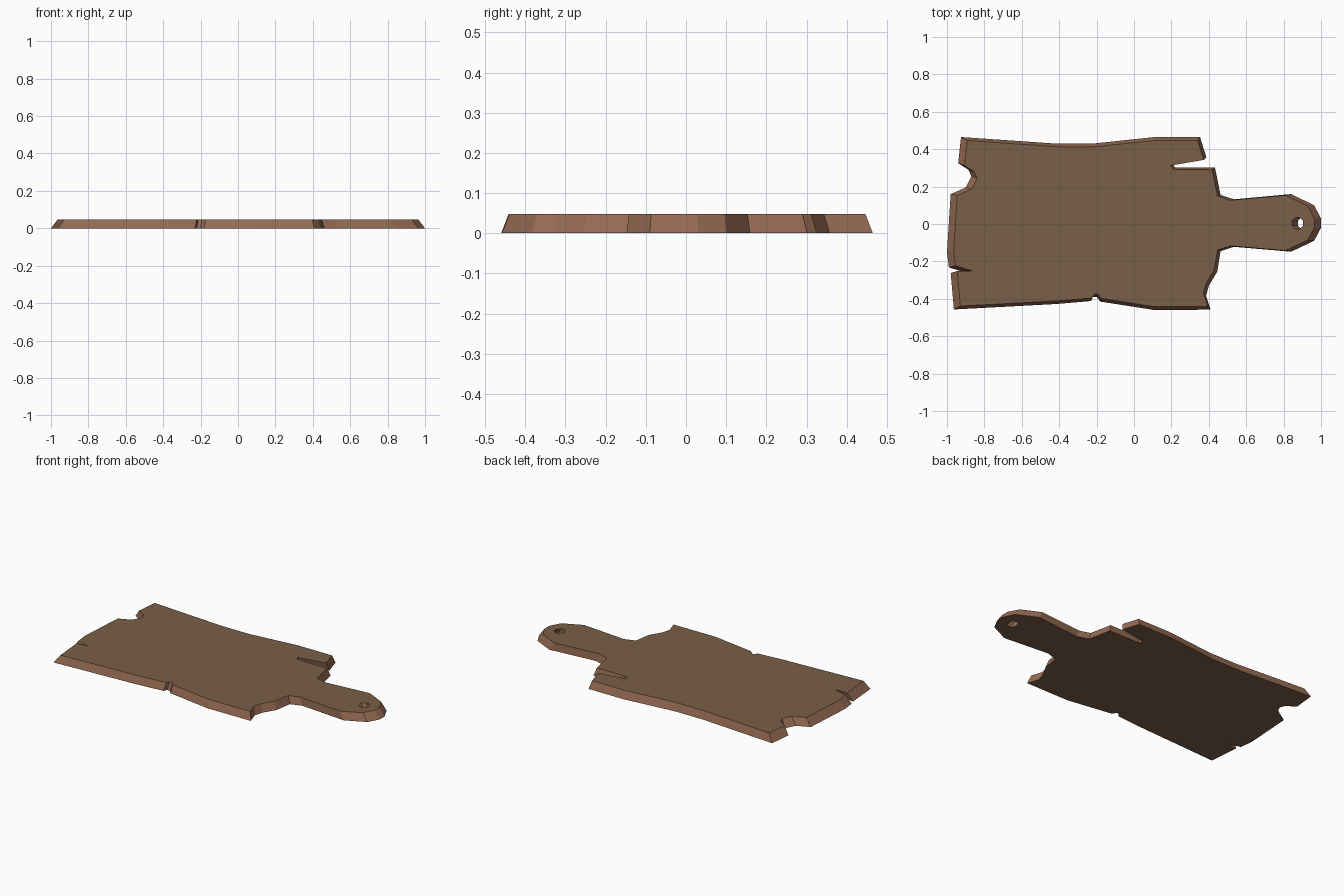
import bpy, bmesh, math
from mathutils import Vector

if "Cube" in bpy.data.objects:
    bpy.data.objects.remove(bpy.data.objects["Cube"])

THICK = 0.048
TAPER = (0.964, 0.96)   # top face is slightly smaller than the base


def material(name, rgb):
    m = bpy.data.materials.new(name)
    m.diffuse_color = (*rgb, 1)
    m.use_nodes = True
    m.node_tree.nodes["Principled BSDF"].inputs["Base Color"].default_value = m.diffuse_color
    return m


# Outline of the base, clockwise from the back left corner
outline = [
    (-.925, .465), (-.42, .43), (-.22, .43), (.11, .465), (.353, .465),
    # split beside the handle
    (.387, .357), (.202, .325), (.22, .303), (.433, .302),
    # handle
    (.463, .155), (.535, .132), (.84, .16), (.963, .10), (1.0, .03),
    (1.0, -.02), (.963, -.09), (.84, -.148), (.535, -.122), (.463, -.145),
    # worn front right corner
    (.445, -.255), (.40, -.33), (.385, -.385), (.41, -.458), (.11, -.46),
    # front nick
    (-.18, -.415), (-.20, -.39), (-.22, -.39), (-.23, -.412),
    (-.42, -.428), (-.963, -.457),
    # left crack
    (-.98, -.262), (-.893, -.262), (-.99, -.232),
    (-1.0, -.15), (-.98, .16),
    # left chip
    (-.90, .195), (-.87, .255), (-.885, .29), (-.94, .325),
]

# Hanging hole
hole = [(.907 + .034 * math.cos(math.tau * (i + .5) / 8),
         .004 + .034 * math.sin(math.tau * (i + .5) / 8)) for i in range(8)]

# Flat base with the hole left open
bm = bmesh.new()
edges = []
for loop in (outline, hole):
    vs = [bm.verts.new((x, y, 0)) for x, y in loop]
    edges += [bm.edges.new((vs[i - 1], vs[i])) for i in range(len(vs))]
bmesh.ops.triangle_fill(bm, edges=edges, use_beauty=True, normal=Vector((0, 0, 1)))

# Raise and taper the top
base = bm.faces[:]
res = bmesh.ops.extrude_face_region(bm, geom=base, use_keep_orig=True)
for v in res["geom"]:
    if isinstance(v, bmesh.types.BMVert):
        v.co = (v.co.x * TAPER[0], v.co.y * TAPER[1], THICK)
bmesh.ops.recalc_face_normals(bm, faces=bm.faces[:])
for f in bm.faces:
    f.material_index = 0 if abs(f.normal.z) > .95 else 1

mesh = bpy.data.meshes.new("cutting_board")
bm.to_mesh(mesh)
bm.free()
mesh.materials.append(material("board_face", (.195, .115, .065)))
mesh.materials.append(material("board_edge", (.30, .145, .085)))
board = bpy.data.objects.new("cutting_board", mesh)
bpy.context.collection.objects.link(board)
